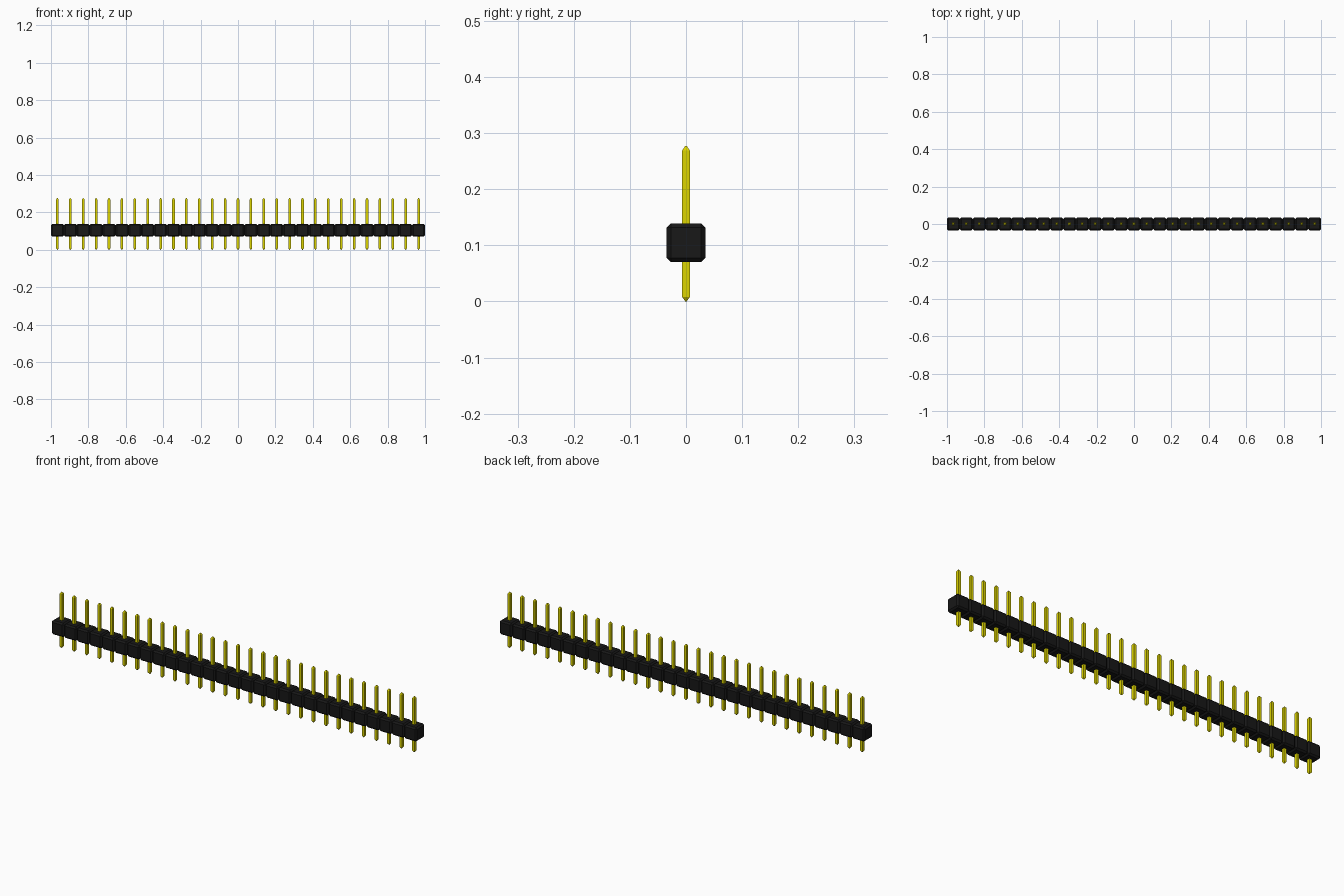
import bpy, bmesh

cube = bpy.data.objects.get("Cube")
if cube:
    bpy.data.objects.remove(cube, do_unlink=True)

COUNT = 29
PITCH = 2 / COUNT
BODY_Z = 0.1045      # centre of the plastic blocks
CHAMFER = 0.0075
PIN_HALF = 0.0068
PIN_TOP = 0.277
TIP = 0.008


def material(name, rgb):
    m = bpy.data.materials.new(name)
    m.use_nodes = True
    m.diffuse_color = (*rgb, 1)
    m.node_tree.nodes["Principled BSDF"].inputs["Base Color"].default_value = (*rgb, 1)
    return m


def add_object(name, mesh, location):
    obj = bpy.data.objects.new(name, mesh)
    obj.location = location
    bpy.context.collection.objects.link(obj)
    return obj


def block_mesh(mat):
    """Cube with all edges chamfered."""
    bm = bmesh.new()
    bmesh.ops.create_cube(bm, size=PITCH)
    bmesh.ops.bevel(bm, geom=bm.edges[:], offset=CHAMFER, segments=1,
                    profile=0.5, affect='EDGES')
    mesh = bpy.data.meshes.new("housing_block")
    bm.to_mesh(mesh)
    bm.free()
    mesh.materials.append(mat)
    return mesh


def pin_mesh(mat):
    """Square pin with a tapered tip at each end."""
    a = PIN_HALF
    outline = [(a, -a), (a, a), (-a, a), (-a, -a)]
    levels = [(0, 0.2), (TIP, 1), (PIN_TOP - TIP, 1), (PIN_TOP, 0.2)]
    bm = bmesh.new()
    rings = [[bm.verts.new((x * s, y * s, z)) for x, y in outline] for z, s in levels]
    for low, high in zip(rings, rings[1:]):
        for i in range(4):
            j = (i + 1) % 4
            bm.faces.new((low[i], low[j], high[j], high[i]))
    bm.faces.new(rings[0][::-1])
    bm.faces.new(rings[-1])
    mesh = bpy.data.meshes.new("pin")
    bm.to_mesh(mesh)
    bm.free()
    mesh.materials.append(mat)
    return mesh


block = block_mesh(material("black plastic", (0.009, 0.009, 0.009)))
pin = pin_mesh(material("gold metal", (0.72, 0.66, 0.0)))

# One block and one pin per position along the strip
for n in range(COUNT):
    x = (n + 0.5) * PITCH - 1
    add_object(f"housing_block_{n + 1}", block, (x, 0, BODY_Z))
    add_object(f"pin_{n + 1}", pin, (x, 0, 0))
